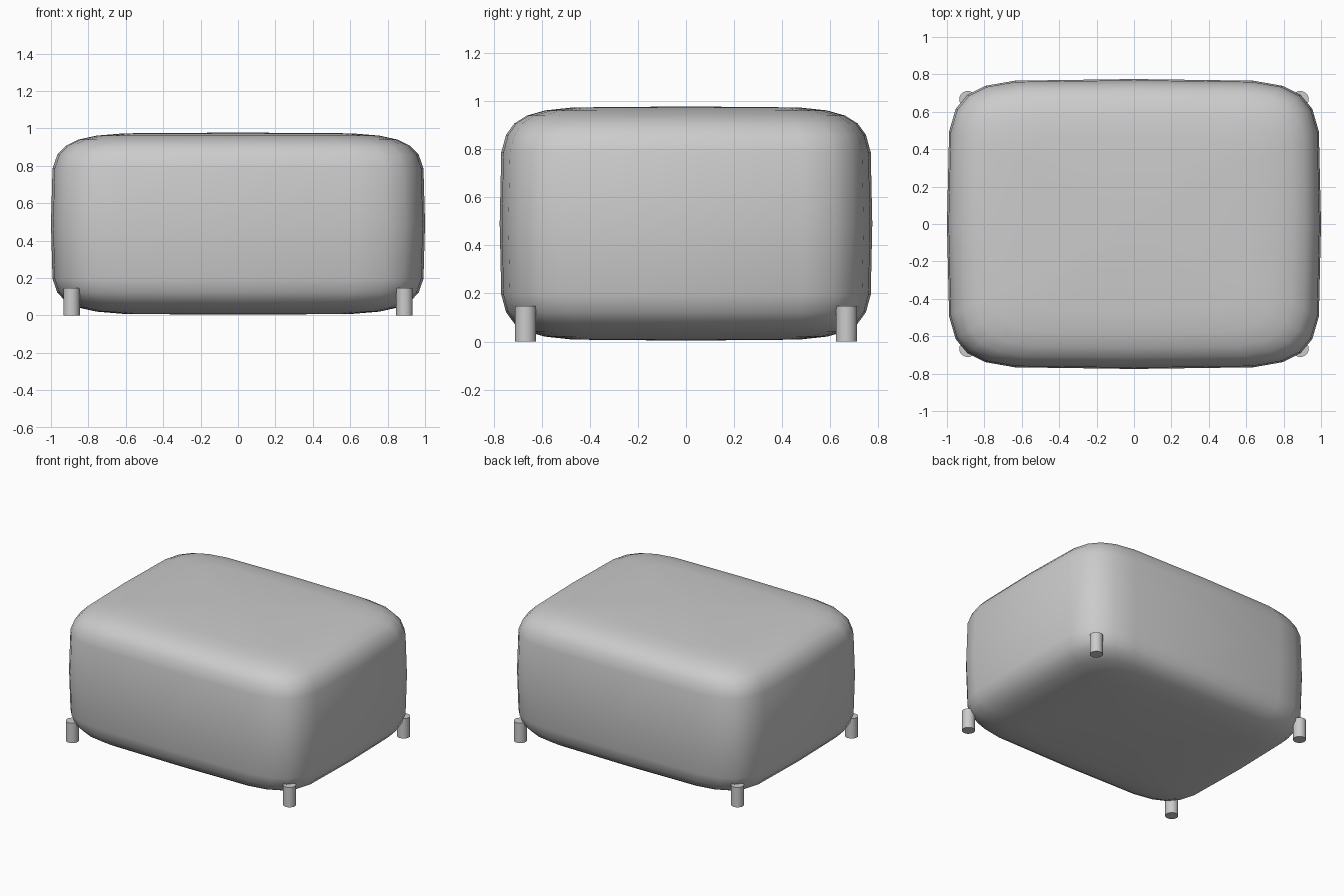
import bpy, bmesh
from math import copysign

if "Cube" in bpy.data.objects:
    bpy.data.objects.remove(bpy.data.objects["Cube"])

HALF = (1.0, 0.775, 0.487)   # half sizes of the body
MID_Z = 0.491
POWER = 0.333                # pushes a sphere out to a soft box


def boxy(v):
    return copysign(abs(v) ** POWER, v) if abs(v) > 1e-5 else 0.0


# Soft box body: a sphere with each coordinate pushed outwards
bm = bmesh.new()
bmesh.ops.create_uvsphere(bm, u_segments=24, v_segments=14, radius=1)
for v in bm.verts:
    v.co = [boxy(c) * h for c, h in zip(v.co, HALF)]
    v.co.z += MID_Z
bmesh.ops.recalc_face_normals(bm, faces=bm.faces)
for f in bm.faces:
    f.smooth = True
mesh = bpy.data.meshes.new("cushion_body")
bm.to_mesh(mesh)
bm.free()
bpy.context.collection.objects.link(bpy.data.objects.new("cushion_body", mesh))

# Four short round legs at the corners
LEG_H = 0.147
for sx, side in ((-1, "left"), (1, "right")):
    for sy, end in ((-1, "front"), (1, "back")):
        bpy.ops.mesh.primitive_cylinder_add(
            vertices=24, radius=0.044, depth=LEG_H,
            location=(sx * 0.89, sy * 0.667, LEG_H / 2))
        bpy.context.object.name = f"{end}_{side}_leg"
        bpy.ops.object.shade_smooth_by_angle()
